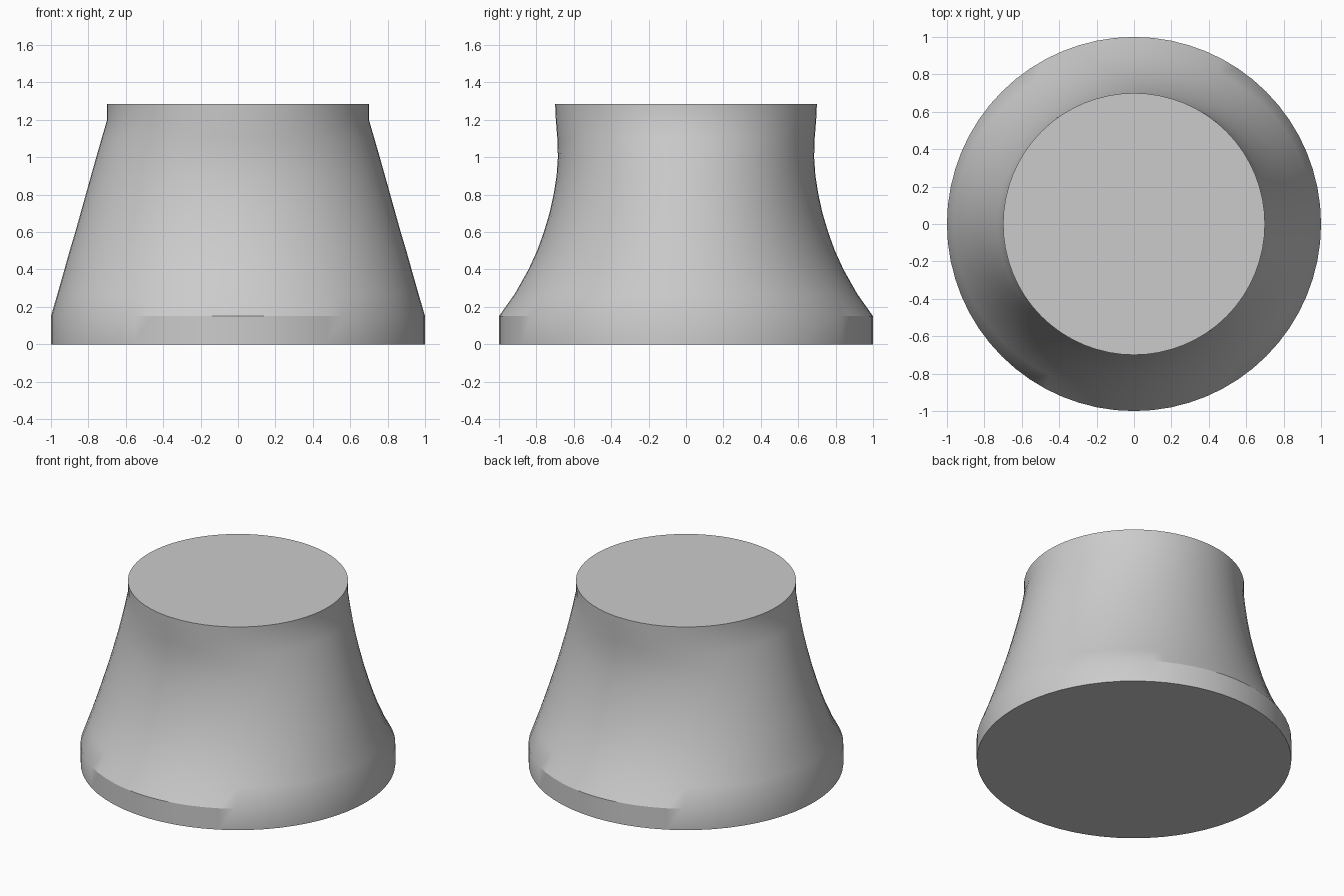
import bpy
import bmesh
from math import cos, sin, pi, radians

SEGMENTS = 64

cube = bpy.data.objects.get("Cube")
if cube:
    bpy.data.objects.remove(cube, do_unlink=True)

grey = bpy.data.materials.new("plain grey")
grey.use_nodes = True
colour = (0.6, 0.6, 0.6, 1)
grey.diffuse_color = colour
grey.node_tree.nodes["Principled BSDF"].inputs["Base Color"].default_value = colour

# Elliptical sections: height, half width, half depth.
# The sides taper straight while the front and back sweep inward.
sections = [
    (0, 1, 1), (0.15, 1, 1), (0.27, 0.965, 0.915), (0.4, 0.928, 0.842),
    (0.5, 0.9, 0.796), (0.6, 0.87, 0.76), (0.7, 0.842, 0.73),
    (0.8, 0.814, 0.708), (0.9, 0.786, 0.692), (1.0, 0.758, 0.685),
    (1.1, 0.729, 0.688), (1.2, 0.7, 0.696), (1.285, 0.7, 0.7),
]

# Loft the rings into one closed solid.
bm = bmesh.new()
rings = []
for z, half_x, half_y in sections:
    angles = [2 * pi * i / SEGMENTS for i in range(SEGMENTS)]
    rings.append([bm.verts.new((half_x * cos(a), half_y * sin(a), z)) for a in angles])
for low, high in zip(rings, rings[1:]):
    for i in range(SEGMENTS):
        j = (i + 1) % SEGMENTS
        bm.faces.new((low[i], low[j], high[j], high[i]))
bm.faces.new(rings[0][::-1])
bm.faces.new(rings[-1])

mesh = bpy.data.meshes.new("flared_pedestal")
bm.to_mesh(mesh)
bm.free()
mesh.materials.append(grey)
pedestal = bpy.data.objects.new("flared_pedestal", mesh)
bpy.context.collection.objects.link(pedestal)

# Smooth walls with crisp cap rims.
bpy.ops.object.select_all(action="DESELECT")
pedestal.select_set(True)
bpy.context.view_layer.objects.active = pedestal
bpy.ops.object.shade_smooth_by_angle(angle=radians(30))
